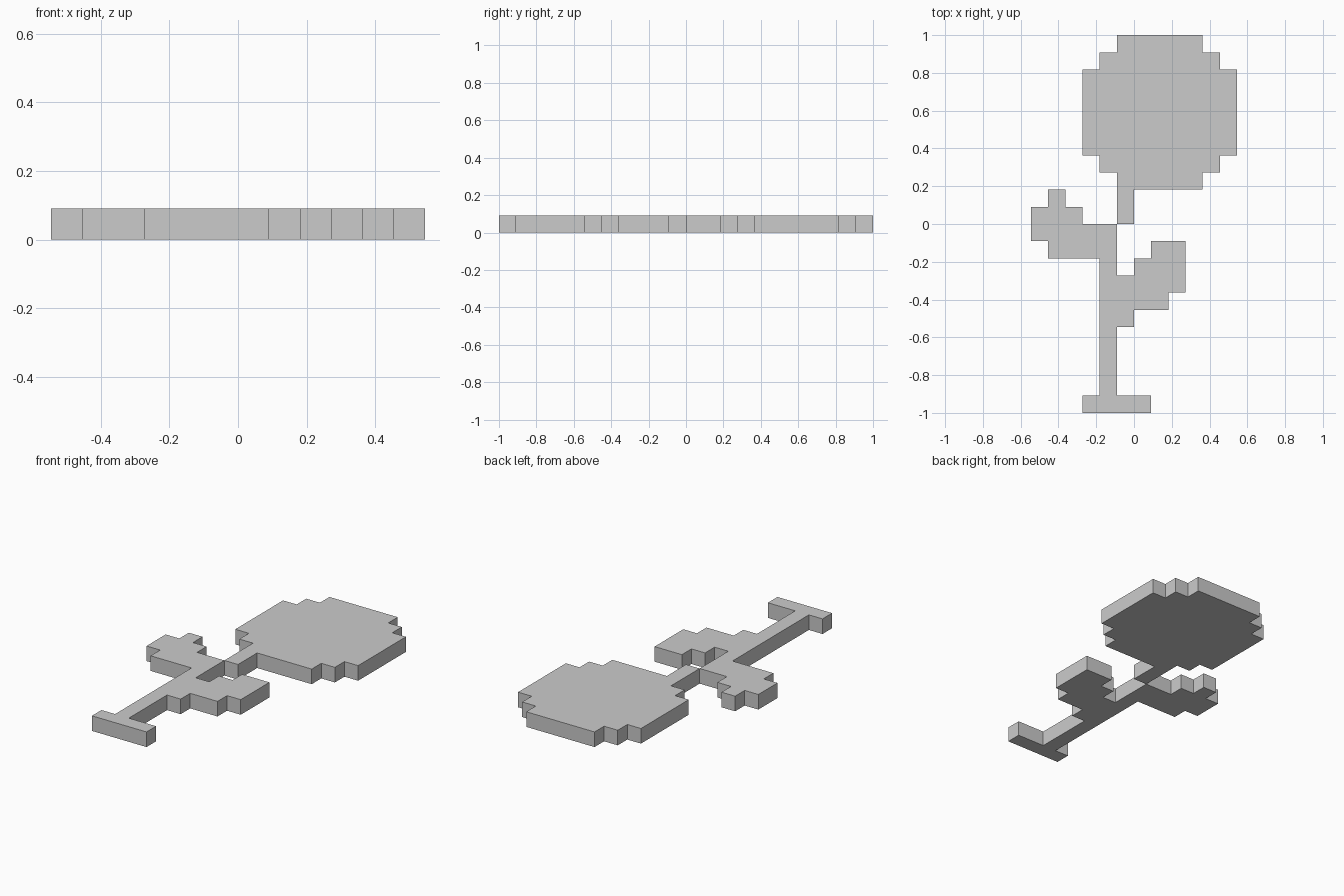
import bpy
import bmesh

if "Cube" in bpy.data.objects:
    bpy.data.objects.remove(bpy.data.objects["Cube"])

U = 1 / 11  # one grid cell; the slab is one cell thick


def slab(name, outline):
    """Extrude a counter-clockwise grid outline up by one cell."""
    bm = bmesh.new()
    base = bm.faces.new([bm.verts.new((x * U, y * U, 0)) for x, y in outline])
    top = bmesh.ops.extrude_face_region(bm, geom=[base], use_keep_orig=True)
    bmesh.ops.translate(bm, vec=(0, 0, U),
                        verts=[v for v in top["geom"] if isinstance(v, bmesh.types.BMVert)])
    bmesh.ops.recalc_face_normals(bm, faces=bm.faces[:])
    mesh = bpy.data.meshes.new(name)
    bm.to_mesh(mesh)
    bm.free()
    obj = bpy.data.objects.new(name, mesh)
    bpy.context.collection.objects.link(obj)
    return obj


# Round stepped head, mirrored about x = 1.5, with the short neck below it
right_side = [(4, 2), (4, 3), (5, 3), (5, 4), (6, 4), (6, 9),
              (5, 9), (5, 10), (4, 10), (4, 11)]
left_side = [(3 - x, y) for x, y in reversed(right_side)][:-1]
neck = [(-1, 0), (0, 0), (0, 2)]
slab("flower_head", right_side + left_side + neck)

# Foot, stem and both leaves as one continuous outline
foot = [(-2, -10), (-3, -10), (-3, -11), (1, -11), (1, -10), (-1, -10)]
right_leaf = [(-1, -6), (0, -6), (0, -5), (2, -5), (2, -4), (3, -4), (3, -1),
              (1, -1), (1, -2), (0, -2), (0, -3), (-1, -3)]
left_leaf = [(-1, 0), (-3, 0), (-3, 1), (-4, 1), (-4, 2), (-5, 2), (-5, 1),
             (-6, 1), (-6, -1), (-5, -1), (-5, -2), (-2, -2)]
slab("stem_with_leaves", foot + right_leaf + left_leaf)
